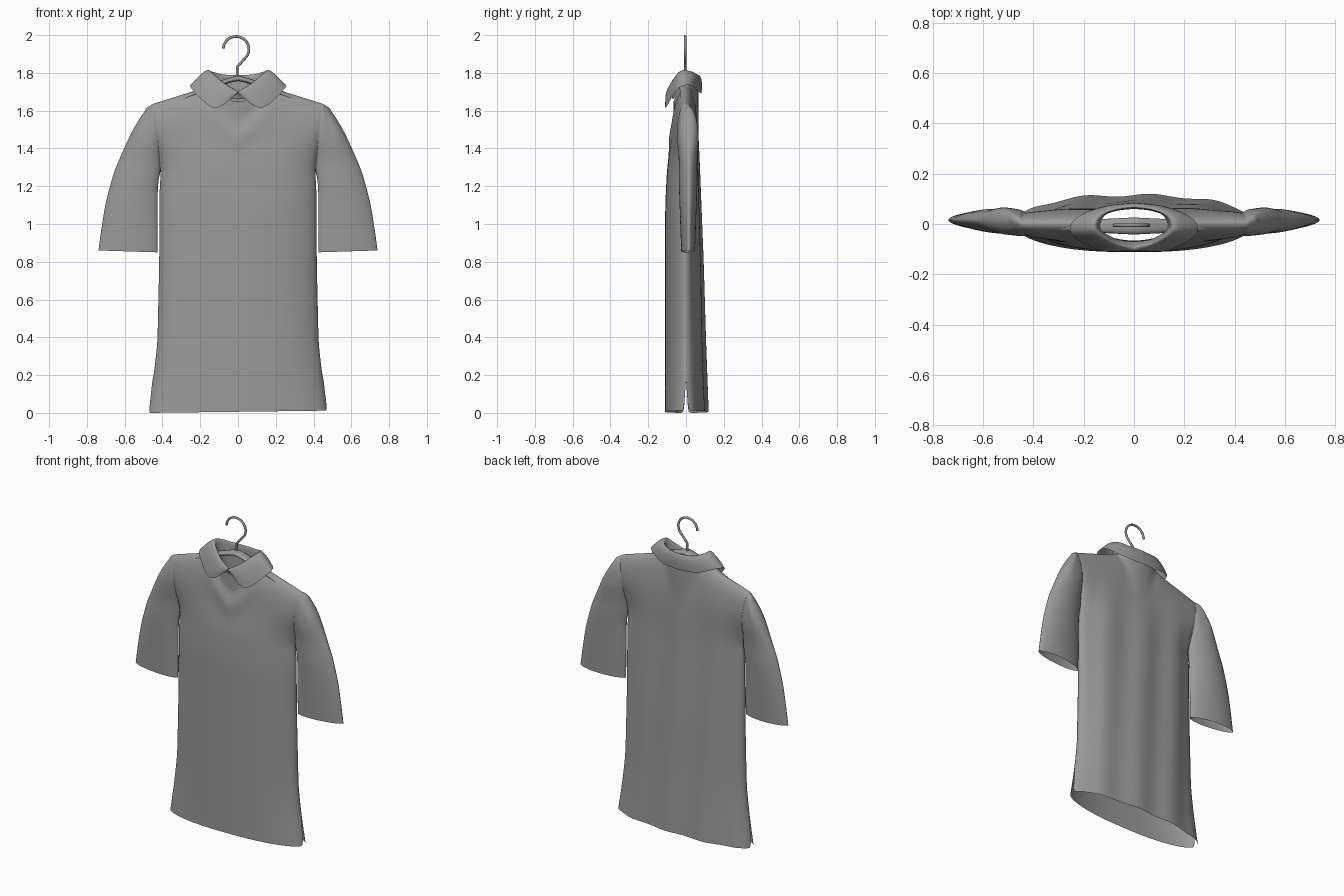
import bpy, bmesh, math
from mathutils import Vector

if "Cube" in bpy.data.objects:
    bpy.data.objects.remove(bpy.data.objects["Cube"])


def material(name, rgb):
    m = bpy.data.materials.new(name)
    m.use_nodes = True
    m.diffuse_color = (*rgb, 1)
    m.node_tree.nodes["Principled BSDF"].inputs["Base Color"].default_value = (*rgb, 1)
    return m


CLOTH = material("grey cloth", (0.32, 0.32, 0.32))


def lerp(table, v):
    """Piecewise linear lookup in a short list of (key, value)."""
    for (a, p), (b, q) in zip(table, table[1:]):
        if v <= b:
            return p + (q - p) * max(0, (v - a) / (b - a))
    return table[-1][1]


def spline(pts, t):
    """Catmull-Rom point along a short list, t in 0..1."""
    s = t * (len(pts) - 1)
    i = min(int(s), len(pts) - 2)
    f = s - i
    p = [Vector(pts[max(0, min(len(pts) - 1, i + k))]) for k in (-1, 0, 1, 2)]
    return p[1] + 0.5 * f * (p[2] - p[0] + f * (2 * p[0] - 5 * p[1] + 4 * p[2] - p[3]
                             + f * (3 * (p[1] - p[2]) + p[3] - p[0])))


def smooth(a, b, v):
    t = max(0, min(1, (v - a) / (b - a)))
    return t * t * (3 - 2 * t)


def sheet(bm, rows, flip=False):
    grid = [[bm.verts.new(p) for p in row] for row in rows]
    for a, b in zip(grid, grid[1:]):
        for i in range(len(a) - 1):
            f = [a[i], a[i + 1], b[i + 1], b[i]]
            bm.faces.new(f[::-1] if flip else f)


def finish(bm, name, subdiv=1):
    bmesh.ops.remove_doubles(bm, verts=bm.verts, dist=0.0008)
    me = bpy.data.meshes.new(name)
    bm.to_mesh(me)
    bm.free()
    ob = bpy.data.objects.new(name, me)
    bpy.context.collection.objects.link(ob)
    me.materials.append(CLOTH)
    for p in me.polygons:
        p.use_smooth = True
    if subdiv:
        ob.modifiers.new("soften", "SUBSURF").levels = subdiv
    return ob


# Shirt outline and depth by height
ARMPIT, SHOULDER, NECK = 1.28, 1.62, 0.15
SIDE = [(0, .472), (.18, .452), (.36, .43), (.8, .42), (1.2, .418), (ARMPIT, .41), (1.45, .425), (SHOULDER, .45)]
OUTER = [(.85, .74), (.95, .727), (1.1, .705), (1.27, .66), (1.4, .605), (1.5, .56), (1.58, .515), (SHOULDER, .485)]
FRONT = [(0, .112), (1.1, .11), (1.3, .10), (1.45, .078), (SHOULDER, .062)]
BACK = [(0, .115), (.4, .10), (.8, .088), (1.2, .072), (SHOULDER, .06)]
TOP = [(0, 1.75), (.14, 1.74), (.25, 1.70), (.45, 1.637), (.5, 1.605)]


def seam(z):
    """Half depth where torso and sleeve join; also the open side slit."""
    return .046 * smooth(ARMPIT, 1.5, z) + (.012 * (1 - z / .18) if z < .18 else 0)


def lift(x, z, back):
    """Bend the upper rows to the shoulder slope and the neckline."""
    t = max(0, (z - ARMPIT) / (SHOULDER - ARMPIT))
    top = lerp(TOP, abs(x))
    if abs(x) < NECK:
        top -= (.03 if back else .10) * (1 - (x / NECK) ** 2)
    return z + (top - SHOULDER) * t * t


def taper(z):
    t = max(0, (z - ARMPIT) / (SHOULDER - ARMPIT))
    return math.sqrt(max(0, 1 - t ** 5))


def torso_point(u, z, back):
    x = u * lerp(SIDE, z)
    s = seam(z)
    d = s + (lerp(BACK if back else FRONT, z) - s) * (1 - abs(u) ** 2.5) ** .6
    low = smooth(0, .3, 1 - abs(u))
    if back:    # soft hanging folds
        d += low * .006 * math.sin(24 * x + 1.5 * z) * smooth(1.6, 1.2, z)
    else:       # draped fold under the collar
        v = z - 1.45 - .55 * abs(x)
        d += .016 * low * math.exp(-(v / .05) ** 2) * math.exp(-(x / .17) ** 2)
        d -= .014 * low * math.exp(-((v - .11) / .05) ** 2) * math.exp(-(x / .2) ** 2)
    d *= taper(z)
    if abs(x) < NECK:
        d = max(d, .066 * math.sqrt(1 - (x / NECK) ** 2))
    hem = .006 * (u + 1) * (1 - smooth(0, .2, z))
    return (x, d if back else -d, lift(x, z, back) + hem)


def sleeve_point(side, u, z, back):
    xi = lerp(SIDE, z) + .006 * (z < ARMPIT - .001)
    x = xi + (lerp(OUTER, z) - xi) * u
    s = seam(z)
    bulge = lerp([(.85, .036), (1.25, .05), (SHOULDER, .03)], z)
    d = (s * math.sqrt(1 - u ** 4) + bulge * (1 - .6 * s / .046) * math.sqrt(max(0, u * (1 - u) * 4)) ** 1.2)
    d = min(d, .055) * taper(z)
    y = .016 * math.sin(math.pi * u / 2)
    return (side * x, y + (d if back else -d), lift(x, z, back) + .01 * u * smooth(1.1, .85, z))


low_rows = [0, .05, .1, .14, .18] + [.18 + .067 * i for i in range(1, 10)]
mid_rows = [.85 + (ARMPIT - .85) * i / 8 for i in range(8)]
top_rows = [ARMPIT + (SHOULDER - ARMPIT) * math.sin(math.pi / 2 * i / 12) for i in range(13)]
bm = bmesh.new()
columns = [math.sin(math.pi / 2 * (i / 24 - 1)) * .5 + (i / 24 - 1) * .5 for i in range(49)]
for back in (False, True):
    sheet(bm, [[torso_point(u, z, back) for u in columns]
               for z in low_rows + mid_rows + top_rows], back)
    for side in (-1, 1):
        us = [(1 - math.cos(math.pi * i / 14)) / 2 for i in range(15)]
        sheet(bm, [[sleeve_point(side, u, z, back) for u in us]
                   for z in mid_rows + top_rows], back != (side < 0))
finish(bm, "shirt")

# Folded collar: neck band, fold line and pointed flap, front to back
BAND = [(0, -.07, 1.66), (.07, -.06, 1.67), (.13, -.02, 1.72), (.12, .03, 1.73), (.07, .052, 1.72), (0, .06, 1.72)]
FOLD = [(0, -.09, 1.705), (.07, -.074, 1.755), (.145, -.025, 1.82), (.135, .025, 1.815), (.08, .054, 1.80), (0, .066, 1.795)]
FLAP = [(.004, -.10, 1.69), (.125, -.108, 1.615), (.245, -.045, 1.715), (.235, .02, 1.735), (.13, .068, 1.70), (0, .082, 1.69)]
bm = bmesh.new()
for side in (-1, 1):
    rows = []
    for k in range(41):
        t = k / 40
        b, f, h = (spline(c, t) for c in (BAND, FOLD, FLAP))
        out = Vector((f.x - b.x * .8, f.y, 0)).normalized() * .012
        path = [b, b.lerp(f, .6), f, f.lerp(h, .15) + out, f.lerp(h, .55) + out, h]
        rows.append([(side * p.x, p.y, p.z) for p in path])
    sheet(bm, rows, side > 0)
finish(bm, "collar")

# Hanger board hidden inside the shoulders
bm = bmesh.new()
rings = []
for i in range(25):
    x = -.36 + .03 * i
    z = 1.785 - .12 * abs(x / .36) ** 1.3 - .02 * abs(x / .36)
    w = .034 - .018 * abs(x / .36)
    rings.append([(x, -.008 + w * math.cos(a), z - .014 + .014 * math.sin(a))
                  for a in (math.tau * k / 12 for k in range(13))])
sheet(bm, rings)
finish(bm, "hanger_board", 0)

# Hanger hook: bent wire
cu = bpy.data.curves.new("hanger_hook", "CURVE")
cu.dimensions = "3D"
cu.bevel_depth = .007
cu.bevel_resolution = 3
cu.use_fill_caps = True
hook = [(-.005, 1.76), (-.005, 1.83), (.012, 1.85)]
hook += [(-.01 + .068 * math.cos(a), 1.926 + .067 * math.sin(a))
         for a in (math.radians(-50 + 12 * i) for i in range(20))]
sp = cu.splines.new("POLY")
sp.points.add(len(hook) - 1)
for p, (x, z) in zip(sp.points, hook):
    p.co = (x, -.005, z, 1)
sp.use_smooth = True
cu.materials.append(CLOTH)
bpy.context.collection.objects.link(bpy.data.objects.new("hanger_hook", cu))
